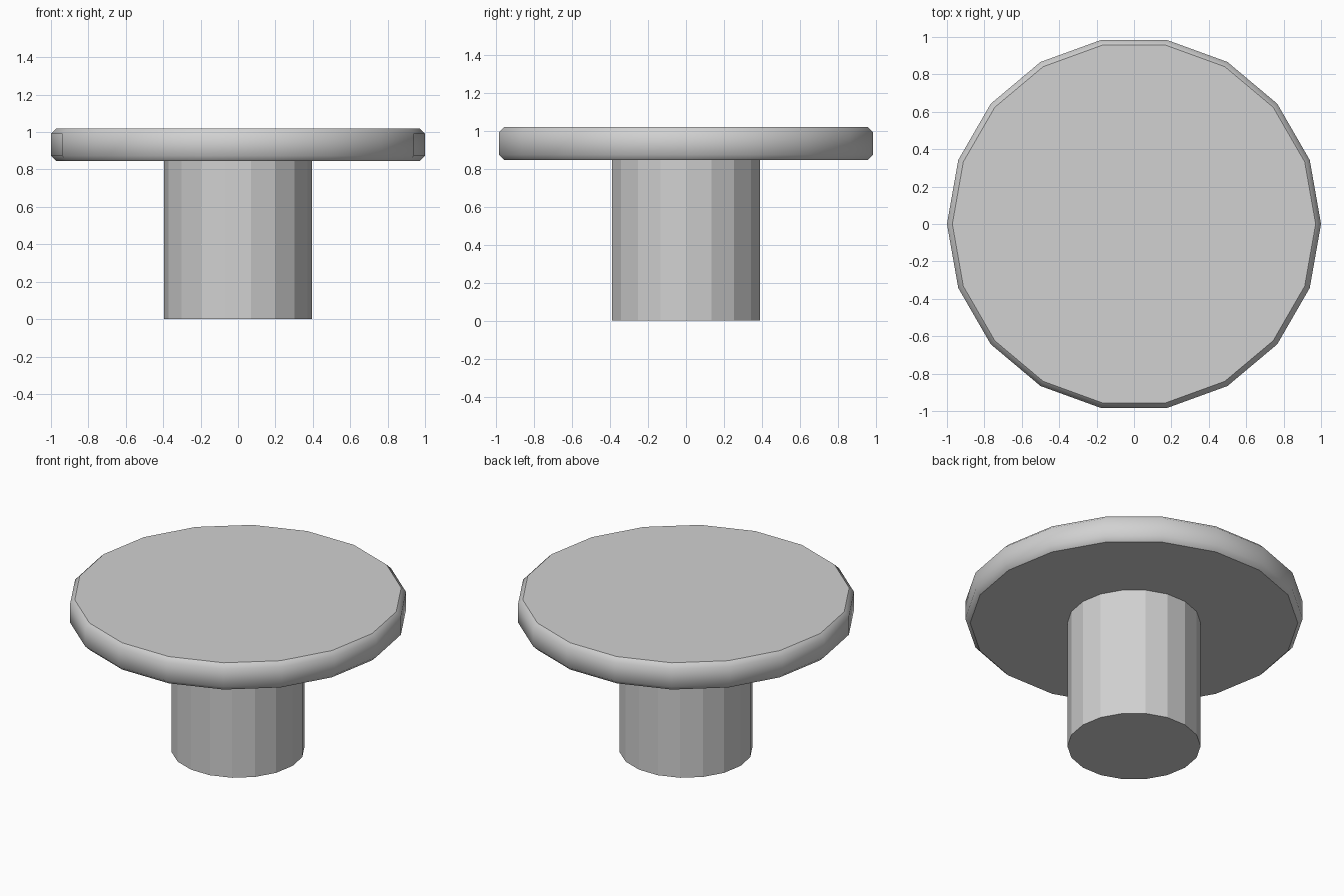
import bpy
import bmesh
from mathutils import Matrix

SIDES = 18

cube = bpy.data.objects.get("Cube")
if cube:
    bpy.data.objects.remove(cube, do_unlink=True)

# Single plain grey
grey = bpy.data.materials.new("light grey")
grey.use_nodes = True
colour = (0.64, 0.64, 0.64, 1)
grey.diffuse_color = colour
grey.node_tree.nodes["Principled BSDF"].inputs["Base Color"].default_value = colour


def disc(name, radius, bottom, top, chamfer=0):
    """Faceted upright cylinder; a chamfered one gets a smooth rim and flat caps."""
    bm = bmesh.new()
    bmesh.ops.create_cone(bm, cap_ends=True, segments=SIDES, radius1=radius,
                          radius2=radius, depth=top - bottom,
                          matrix=Matrix.Translation((0, 0, (top + bottom) / 2)))
    # Put a corner on the x axis
    corner = max(bm.verts, key=lambda v: v.co.x).co
    turn = Matrix.Rotation(-corner.xy.to_3d().angle((1, 0, 0)) * (1 if corner.y > 0 else -1), 3, "Z")
    bmesh.ops.rotate(bm, verts=bm.verts, matrix=turn)
    if chamfer:
        rims = [e for e in bm.edges if abs(e.verts[0].co.z - e.verts[1].co.z) < 1e-4]
        bmesh.ops.bevel(bm, geom=rims, offset=chamfer, offset_type="WIDTH",
                        segments=1, affect="EDGES")
        bm.normal_update()
        for face in bm.faces:
            face.smooth = abs(face.normal.z) < 0.95
        # Crisp border where the rim meets the caps
        for edge in bm.edges:
            edge.smooth = all(f.smooth for f in edge.link_faces)
    mesh = bpy.data.meshes.new(name)
    bm.to_mesh(mesh)
    bm.free()
    mesh.materials.append(grey)
    obj = bpy.data.objects.new(name, mesh)
    bpy.context.collection.objects.link(obj)
    return obj


# Pedestal and round top
disc("pedestal", 0.395, 0, 0.85)
disc("table_top", 1.0, 0.845, 1.02, chamfer=0.04)
